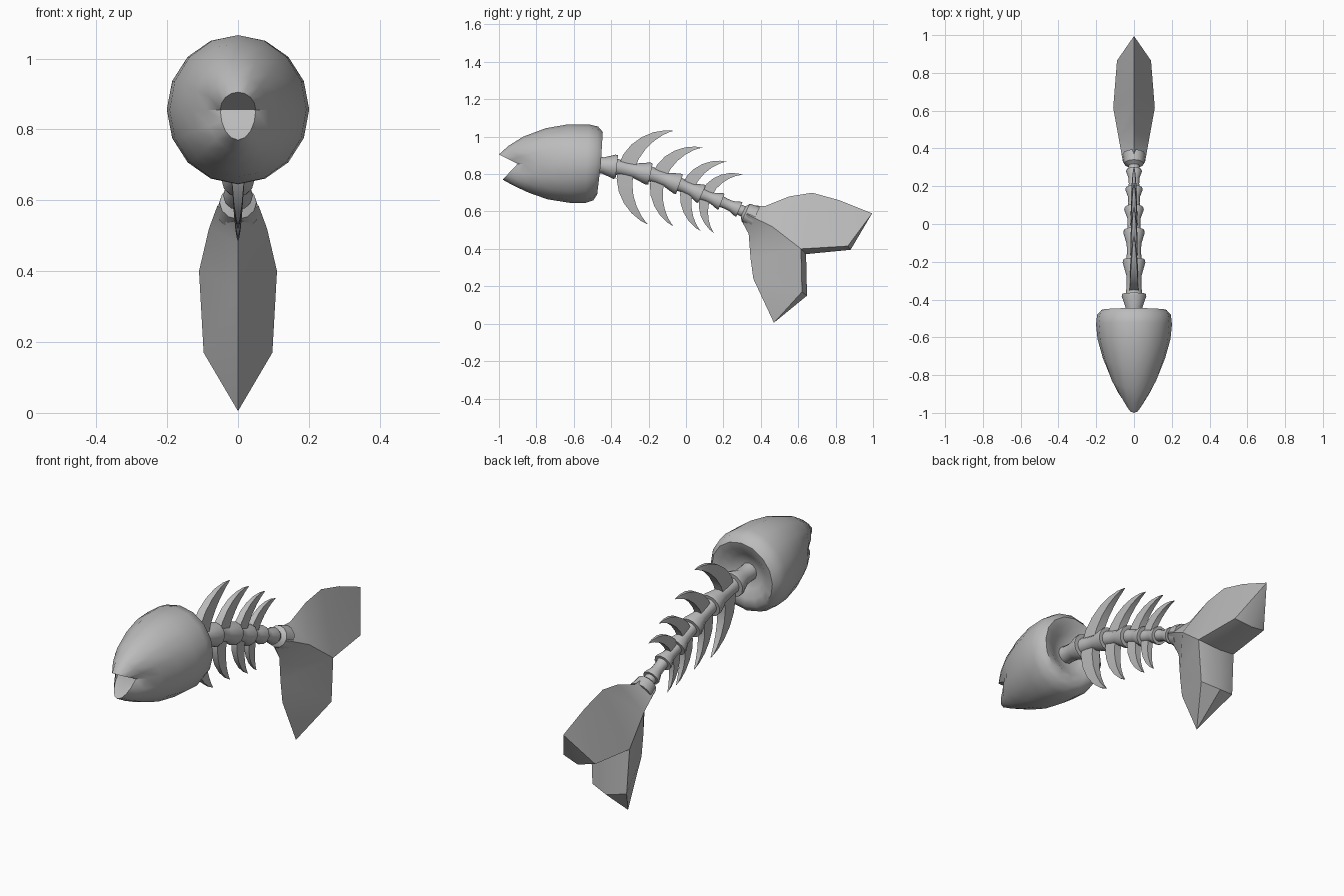
import bpy, bmesh, math
from mathutils import Vector

cube = bpy.data.objects.get("Cube")
if cube:
    bpy.data.objects.remove(cube, do_unlink=True)

grey = bpy.data.materials.new("bone grey")
grey.use_nodes = True
colour = (0.5, 0.5, 0.5, 1)
grey.diffuse_color = colour
grey.node_tree.nodes["Principled BSDF"].inputs["Base Color"].default_value = colour


def finish(name, bm, angle):
    bmesh.ops.remove_doubles(bm, verts=bm.verts[:], dist=0.0005)
    bmesh.ops.recalc_face_normals(bm, faces=bm.faces[:])
    mesh = bpy.data.meshes.new(name)
    bm.to_mesh(mesh)
    bm.free()
    mesh.materials.append(grey)
    obj = bpy.data.objects.new(name, mesh)
    bpy.context.collection.objects.link(obj)
    bpy.ops.object.select_all(action='DESELECT')
    obj.select_set(True)
    bpy.context.view_layer.objects.active = obj
    bpy.ops.object.shade_smooth_by_angle(angle=math.radians(angle))
    return obj


def loft(name, rings, angle=40):
    """Skin a row of equal rings and cap both ends."""
    bm = bmesh.new()
    loops = [[bm.verts.new(p) for p in ring] for ring in rings]
    n = len(loops[0])
    for a, b in zip(loops, loops[1:]):
        for i in range(n):
            j = (i + 1) % n
            bm.faces.new((a[i], a[j], b[j], b[i]))
    for loop in (loops[0], loops[-1]):
        bm.faces.new(loop)
    return finish(name, bm, angle)


# Skull: bent rings, from the notched mouth to the hollow back
def skull_ring(y_top, z_top, y_mid, y_bottom, z_bottom, width, z_mid):
    ring = []
    for i in range(16):
        a = math.tau * i / 16
        c = math.cos(a)
        reach = z_top - z_mid if c > 0 else z_mid - z_bottom
        y_end = y_top if c > 0 else y_bottom
        ring.append((width * math.sin(a), y_mid + (y_end - y_mid) * abs(c),
                     z_mid + reach * c))
    return ring


skull = [
    (-0.90, 0.856, -0.90, -0.90, 0.854, 0.049, 0.855),
    (-1.00, 0.905, -0.90, -0.98, 0.77, 0.05, 0.855),
    (-0.95, 0.95, -0.865, -0.92, 0.737, 0.088, 0.855),
    (-0.87, 1.00, -0.80, -0.84, 0.70, 0.128, 0.855),
    (-0.75, 1.045, -0.71, -0.74, 0.665, 0.165, 0.855),
    (-0.63, 1.066, -0.61, -0.62, 0.646, 0.193, 0.856),
    (-0.52, 1.066, -0.53, -0.54, 0.645, 0.201, 0.856),
    (-0.47, 1.054, -0.48, -0.495, 0.66, 0.195, 0.857),
    (-0.445, 1.025, -0.455, -0.475, 0.69, 0.172, 0.857),
    (-0.455, 0.99, -0.465, -0.475, 0.73, 0.135, 0.857),
    (-0.49, 0.95, -0.495, -0.50, 0.77, 0.09, 0.857),
    (-0.51, 0.90, -0.51, -0.51, 0.81, 0.045, 0.857),
]
loft("skull", [skull_ring(*r) for r in skull], 45)


# Spine: a chain of flared vertebrae
def tube(name, start, end, profile, sides=12):
    start, end = Vector((0, *start)), Vector((0, *end))
    side = Vector((1, 0, 0))
    up = (end - start).normalized().cross(side)
    rings = []
    for t, r in profile:
        centre = start.lerp(end, t)
        rings.append([centre + r * (side * math.cos(math.tau * i / sides)
                                    + up * math.sin(math.tau * i / sides))
                      for i in range(sides)])
    return loft(name, rings)


joints = [(-0.53, 0.855), (-0.37, 0.838), (-0.19, 0.80), (-0.035, 0.745),
          (0.085, 0.692), (0.19, 0.652), (0.285, 0.61)]
flares = [0.065, 0.06, 0.057, 0.052, 0.046, 0.042]
for k, r in enumerate(flares):
    tube(f"vertebra_{k + 1}", joints[k], joints[k + 1],
         [(-0.05, 0.72 * r), (0.25, 0.66 * r), (0.55, 0.68 * r),
          (0.92, r), (1.0, 0.97 * r)])
tube("tail_collar", joints[-1], (0.37, 0.57),
     [(-0.1, 0.028), (0.25, 0.03), (0.4, 0.052), (1, 0.06)])


# Ribs: crescents that pass through the spine, pointed at both ends
def rib(name, top, bottom, steps=12):
    top, bottom = Vector(top), Vector(bottom)
    mid, half = (top + bottom) / 2, (top - bottom) / 2
    chord = half.length * 2
    forward = Vector((-half.y, half.x)).normalized()
    rings = []
    for k in range(steps + 1):
        t = 0.998 * math.sin(math.pi * (k / steps - 0.5))
        fade = 1 - t * t
        outer = mid + half * t + forward * chord * 0.46 * fade ** 0.6
        inner = mid + half * t + forward * chord * 0.29 * fade ** 0.8
        w = 0.045 * chord * fade ** 0.5
        rings.append([(-w, *outer), (w, *outer), (w, *inner), (-w, *inner)])
    return loft(name, rings, 35)


rib_tips = [((-0.065, 1.03), (-0.20, 0.53)), ((0.09, 0.94), (-0.065, 0.52)),
            ((0.22, 0.865), (0.08, 0.495)), ((0.305, 0.795), (0.15, 0.485))]
for k, (top, bottom) in enumerate(rib_tips):
    rib(f"rib_{k + 1}", top, bottom)

# Tail fin: sharp leading edge, thick at the notch, mirrored across x
fin = {
    "tip": (0, 0.995, 0.59), "o1": (0, 0.82, 0.66), "o2": (0, 0.675, 0.70),
    "o3": (0, 0.55, 0.68), "o4": (0, 0.42, 0.628), "o5": (0, 0.335, 0.635),
    "side": (0.058, 0.325, 0.585), "p1": (0, 0.30, 0.545),
    "p2": (0, 0.335, 0.48), "p3": (0, 0.345, 0.35), "p4": (0, 0.36, 0.24),
    "low": (0, 0.47, 0.005), "body": (0.082, 0.46, 0.52),
    "a": (0.09, 0.865, 0.415), "n": (0.11, 0.615, 0.40), "b": (0.097, 0.62, 0.17),
    "ra": (0, 0.88, 0.395), "rn": (0, 0.642, 0.372), "rb": (0, 0.647, 0.15),
}
panels = ["tip o1 a", "o1 o2 n a", "o2 o3 body n", "o3 o4 body", "o4 o5 side body",
          "side p1 p2 body", "p2 p3 body", "p3 n body", "p3 p4 b n", "p4 low b",
          "tip a ra", "a n rn ra", "n b rb rn", "b low rb", "o5 side p1"]
bm = bmesh.new()
for s in (1, -1):
    verts = {key: bm.verts.new((s * x, y, z)) for key, (x, y, z) in fin.items()}
    for panel in panels:
        bm.faces.new([verts[key] for key in panel.split()])
finish("tail_fin", bm, 35)
